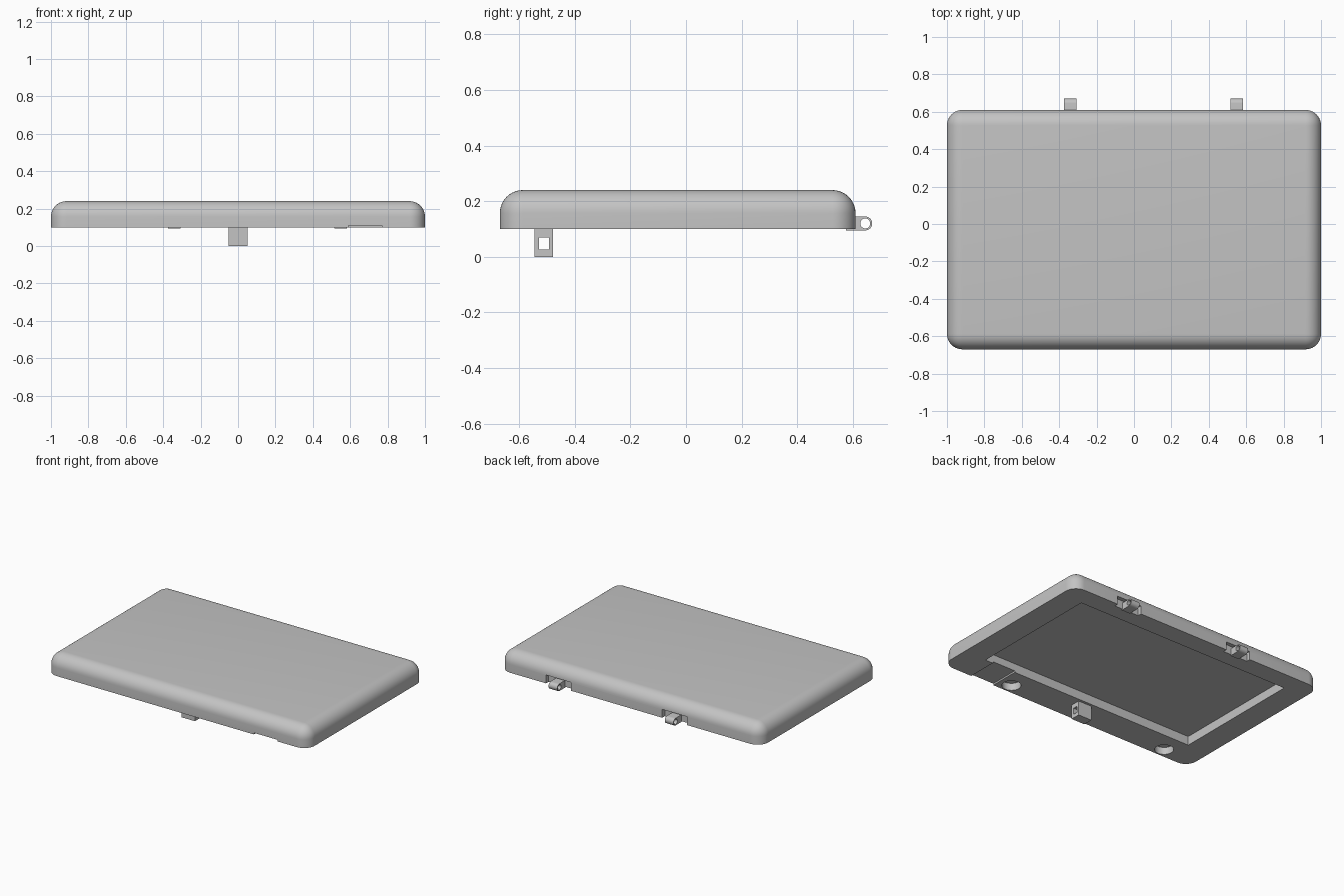
import bpy, bmesh
from math import pi, sin, cos
from mathutils import Matrix, Vector

old = bpy.data.objects.get("Cube")
if old:
    bpy.data.objects.remove(old, do_unlink=True)

grey = bpy.data.materials.new("plain grey")
grey.use_nodes = True
color = (0.55, 0.55, 0.55, 1)
grey.diffuse_color = color
grey.node_tree.nodes["Principled BSDF"].inputs["Base Color"].default_value = color


def finish(bm, name):
    bmesh.ops.recalc_face_normals(bm, faces=bm.faces)
    mesh = bpy.data.meshes.new(name)
    bm.to_mesh(mesh)
    bm.free()
    mesh.materials.append(grey)
    obj = bpy.data.objects.new(name, mesh)
    bpy.context.collection.objects.link(obj)
    return obj


def box_mesh(low, high):
    low, high = Vector(low), Vector(high)
    bm = bmesh.new()
    matrix = Matrix.Translation((low + high) / 2) @ Matrix.Diagonal((*(high - low), 1))
    bmesh.ops.create_cube(bm, size=1, matrix=matrix)
    return bm


def box(name, low, high):
    return finish(box_mesh(low, high), name)


def cylinder(name, centre, radius, depth, along_x=False):
    bm = bmesh.new()
    turn = Matrix.Rotation(pi / 2, 4, 'Y') if along_x else Matrix()
    bmesh.ops.create_cone(bm, cap_ends=True, segments=32, radius1=radius, radius2=radius,
                          depth=depth, matrix=Matrix.Translation(centre) @ turn)
    return finish(bm, name)


def select(obj):
    bpy.ops.object.select_all(action='DESELECT')
    bpy.context.view_layer.objects.active = obj
    obj.select_set(True)


def cut(obj, cutter):
    cutter.hide_render = True
    mod = obj.modifiers.new("cut", 'BOOLEAN')
    mod.operation = 'DIFFERENCE'
    mod.solver = 'EXACT'
    mod.object = cutter
    select(obj)
    bpy.ops.object.modifier_apply(modifier=mod.name)
    bpy.data.objects.remove(cutter, do_unlink=True)


def smooth(obj):
    select(obj)
    bpy.ops.object.shade_smooth_by_angle(angle=pi / 6)


RIM, TOP = 0.10, 0.24
FRONT, BACK = -0.67, 0.61
HINGES = (-0.34, 0.55)

# Lid shell: rounded on the upright and top edges, flat at the rim
bm = box_mesh((-1, FRONT, RIM), (1, BACK, TOP))
edges = [e for e in bm.edges if max(v.co.z for v in e.verts) > RIM + 0.01]
bmesh.ops.bevel(bm, geom=edges, offset=0.083, segments=10, profile=0.5, affect='EDGES')
lid = finish(bm, "lid")

# Underside recess, shallow cable slot and round magnet pockets
cut(lid, box("recess_cutter", (-0.83, -0.46, 0), (0.83, 0.475, RIM + 0.062)))
cut(lid, box("slot_cutter", (0.59, -0.8, 0), (0.77, -0.4, RIM + 0.011)))
for x in (0.5, -0.75):
    cut(lid, cylinder("pocket_cutter", (x, -0.6, RIM), 0.06, 0.1))

# Hinge notches in the back edge
for x in HINGES:
    cut(lid, box("notch_cutter", (x - 0.095, BACK - 0.028, 0), (x + 0.095, 0.8, RIM + 0.058)))
smooth(lid)

# Hinge knuckles: rounded lug with a pin hole
for x, name in zip(HINGES, ("right_hinge_knuckle", "left_hinge_knuckle")):
    cy, cz, r, half = 0.645, 0.12, 0.025, 0.033
    profile = [(BACK - 0.035, cz + r), (BACK - 0.035, cz - r)]
    profile += [(cy + r * cos(a), cz + r * sin(a))
                for a in (-pi / 2 + pi * i / 16 for i in range(17))]
    bm = bmesh.new()
    face = bm.faces.new([bm.verts.new((x - half, y, z)) for y, z in profile])
    new = bmesh.ops.extrude_face_region(bm, geom=[face])["geom"]
    bmesh.ops.translate(bm, vec=(2 * half, 0, 0),
                        verts=[v for v in new if isinstance(v, bmesh.types.BMVert)])
    knuckle = finish(bm, name)
    cut(knuckle, cylinder("pin_cutter", (x, cy, cz), 0.018, 0.2, along_x=True))
    smooth(knuckle)

# Latch block with a window through its sides
latch = box("latch", (-0.052, -0.546, 0), (0.052, -0.478, RIM + 0.005))
cut(latch, box("window_cutter", (-0.2, -0.529, 0.026), (0.2, -0.493, 0.07)))
